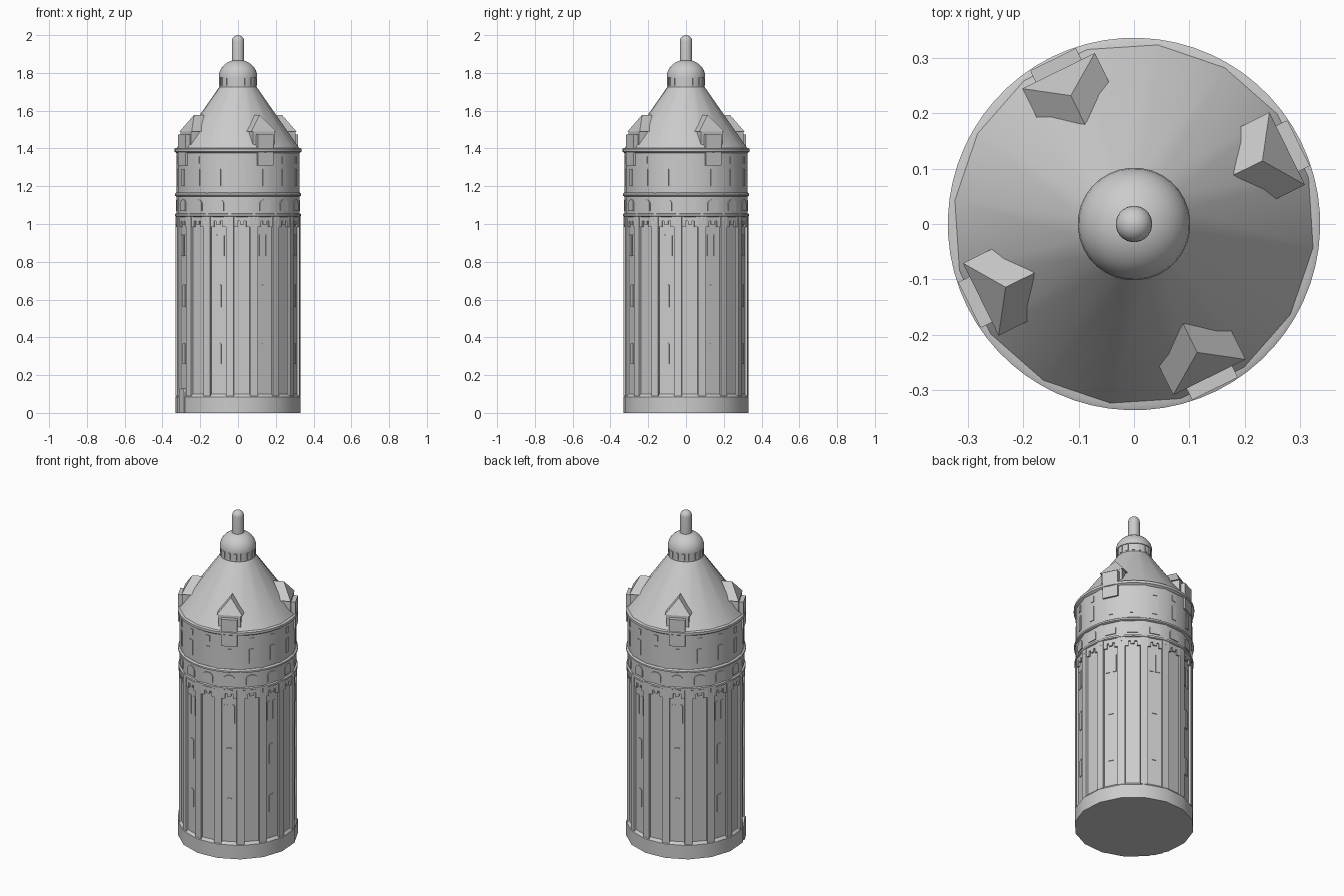
import bpy, bmesh, math
from mathutils import Vector

if "Cube" in bpy.data.objects:
    bpy.data.objects.remove(bpy.data.objects["Cube"])

SIDES = 16
STEP = 2 * math.pi / SIDES
PHASE = math.radians(-63.8)          # direction of the first panel centre
PANELS = [PHASE + i * STEP for i in range(SIDES)]
CORNERS = [a + STEP / 2 for a in PANELS]
FLAT = math.cos(STEP / 2)            # corner radius -> flat radius

stone = bpy.data.materials.new("pale_grey_stone")
stone.diffuse_color = (0.6, 0.6, 0.6, 1)
stone.use_nodes = True
stone.node_tree.nodes["Principled BSDF"].inputs["Base Color"].default_value = stone.diffuse_color


def finish(name, bm, smooth=False):
    bmesh.ops.recalc_face_normals(bm, faces=bm.faces)
    mesh = bpy.data.meshes.new(name)
    bm.to_mesh(mesh)
    bm.free()
    mesh.materials.append(stone)
    ob = bpy.data.objects.new(name, mesh)
    bpy.context.collection.objects.link(ob)
    if smooth:
        bpy.ops.object.select_all(action='DESELECT')
        ob.select_set(True)
        bpy.context.view_layer.objects.active = ob
        bpy.ops.object.shade_smooth_by_angle(angle=math.radians(32))
    return ob


def lathe(name, profile, sides=SIDES, smooth=True):
    """Closed solid of revolution from (radius, height) pairs."""
    bm = bmesh.new()
    rings = []
    for r, z in profile:
        rings.append([bm.verts.new((r * math.cos(a), r * math.sin(a), z))
                      for a in (CORNERS[0] + 2 * math.pi * i / sides for i in range(sides))])
    for lo, hi in zip(rings, rings[1:]):
        for i in range(sides):
            j = (i + 1) % sides
            bm.faces.new((lo[i], lo[j], hi[j], hi[i]))
    bm.faces.new(rings[0][::-1])
    bm.faces.new(rings[-1])
    return finish(name, bm, smooth)


def at(angle, t, r, z):
    """Point at sideways offset t, outward distance r, height z."""
    c, s = math.cos(angle), math.sin(angle)
    return Vector((r * c - t * s, r * s + t * c, z))


def plates(name, angles, outlines, r0, r1):
    """Extrude (sideways, height) outlines from r0 to r1 at each angle."""
    bm = bmesh.new()
    for a in angles:
        for pts in outlines:
            back = [bm.verts.new(at(a, t, r0, z)) for t, z in pts]
            front = [bm.verts.new(at(a, t, r1, z)) for t, z in pts]
            bm.faces.new(back[::-1])
            bm.faces.new(front)
            for i in range(len(pts)):
                j = (i + 1) % len(pts)
                bm.faces.new((back[i], back[j], front[j], front[i]))
    return finish(name, bm)


def rect(t, w, z0, z1):
    return [(t - w / 2, z0), (t + w / 2, z0), (t + w / 2, z1), (t - w / 2, z1)]


def arch(t, w, z0, z1, rise):
    n = 6
    top = [(t + w / 2 * math.cos(math.pi * i / n),
            z1 - rise + rise * math.sin(math.pi * i / n)) for i in range(n + 1)]
    return [(t - w / 2, z0), (t + w / 2, z0)] + top


# plinth and shaft
lathe("plinth", [(0.335, 0), (0.335, 0.085), (0.318, 0.105)])
SHAFT = 0.322
lathe("shaft", [(SHAFT, 0.08), (SHAFT, 1.06)], smooth=False)
plates("corner_pilasters", CORNERS, [rect(0, 0.042, 0.09, 1.05)], 0.3, 0.330)

# shaft windows on every other panel
face = SHAFT * FLAT
plates("shaft_windows", PANELS[::2],
       [arch(0, 0.03, 0.26, 0.37, 0.006), arch(0, 0.03, 0.56, 0.68, 0.006),
        arch(-0.019, 0.024, 0.83, 0.945, 0.006), arch(0.019, 0.024, 0.83, 0.945, 0.006)],
       face - 0.01, face + 0.004)
plates("door", [PHASE - math.pi / 2], [arch(0, 0.06, 0.0, 0.13, 0.02)], 0.3, 0.334)

# corbel frieze under the gallery
plates("corbels", PANELS,
       [rect(0, 0.132, 1.015, 1.055), rect(-0.034, 0.022, 0.985, 1.02),
        rect(0.034, 0.022, 0.985, 1.02), rect(0, 0.022, 0.998, 1.02)], 0.3, 0.325)
lathe("lower_string_course", [(0.326, 1.038), (0.333, 1.042), (0.333, 1.053), (0.326, 1.056)], 64)

# gallery band and upper drum
DRUM = 0.328
drum_face = DRUM * FLAT
lathe("upper_drum", [(DRUM, 1.045), (DRUM, 1.395)])
plates("gallery_windows", PANELS, [arch(0, 0.062, 1.07, 1.13, 0.02)],
       drum_face - 0.01, drum_face + 0.005)
lathe("upper_string_course", [(0.325, 1.145), (0.335, 1.15), (0.335, 1.16), (0.325, 1.167)], 64)
plates("drum_windows", PANELS, [rect(0, 0.028, 1.2, 1.29)], drum_face - 0.01, drum_face + 0.004)
small = [a for i, a in enumerate(PANELS) if i % 4]
plates("small_drum_windows", small, [rect(0, 0.024, 1.32, 1.357)],
       drum_face - 0.01, drum_face + 0.004)

# eaves ring and cone roof
lathe("eaves_ring", [(0.325, 1.375), (0.337, 1.383), (0.337, 1.398), (0.328, 1.402)], 64)
lathe("cone_roof", [(0.334, 1.392), (0.1, 1.725)])

# lantern with slit windows, dome and finial
lathe("lantern", [(0.098, 1.71), (0.098, 1.785)])
plates("lantern_windows", PANELS, [rect(0, 0.016, 1.733, 1.772)], 0.085, 0.1)
lathe("dome", [(0.102, 1.775)] +
      [(0.102 * math.cos(a), 1.78 + 0.09 * math.sin(a))
       for a in (math.pi / 2 * i / 8 for i in range(8))], 32)
lathe("finial", [(0.033, 1.85)] +
      [(0.033 * math.cos(a), 1.967 + 0.033 * math.sin(a))
       for a in (math.pi / 2 * i / 6.02 for i in range(7))], 24)

# four dormers: walls, roof with gable leaning back, window panel
DORMERS = PANELS[::4]
bm = bmesh.new()
for a in DORMERS:
    def quad(*pts):
        bm.faces.new([bm.verts.new(at(a, *p)) for p in pts])
    w = 0.073
    L, R = (-w, 0.309, 1.49), (w, 0.309, 1.49)          # front eaves
    LB, RB = (-w, 0.249, 1.49), (w, 0.249, 1.49)        # back eaves
    F, B = (0, 0.259, 1.578), (0, 0.201, 1.578)         # ridge ends
    quad(L, F, B, LB)
    quad(R, RB, B, F)
    quad(L, R, F)
    quad(LB, B, RB)
    quad(L, LB, RB, R)
bmesh.ops.remove_doubles(bm, verts=bm.verts, dist=0.0005)
finish("dormer_roofs", bm)
plates("dormer_walls", DORMERS, [rect(0, 0.126, 1.38, 1.492)], 0.225, 0.307)
plates("dormer_window_panels", DORMERS, [rect(0, 0.092, 1.31, 1.475)], 0.3, 0.332)
